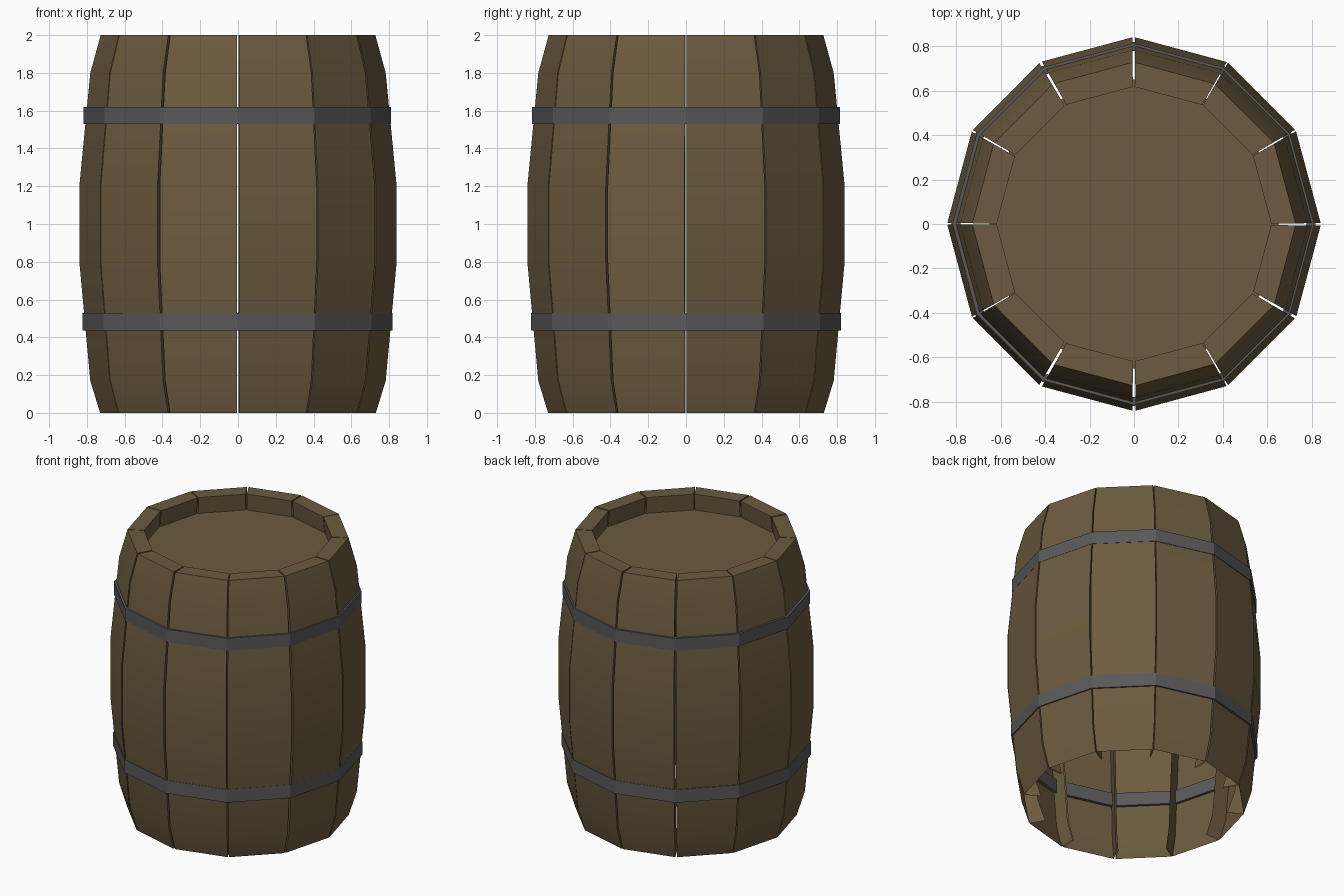
import bpy, bmesh, math, random

if "Cube" in bpy.data.objects:
    bpy.data.objects.remove(bpy.data.objects["Cube"])

random.seed(4)
N = 12
STEP = 2 * math.pi / N
THICK = 0.11


def material(name, color):
    m = bpy.data.materials.new(name)
    m.diffuse_color = color
    m.use_nodes = True
    m.node_tree.nodes["Principled BSDF"].inputs["Base Color"].default_value = m.diffuse_color
    return m


wood = material("wood", (0.15, 0.105, 0.05, 1))
iron = material("iron", (0.1, 0.1, 0.1, 1))


def finish(name, bm, mat, smooth=False):
    me = bpy.data.meshes.new(name)
    bm.to_mesh(me)
    bm.free()
    me.materials.append(mat)
    ob = bpy.data.objects.new(name, me)
    bpy.context.collection.objects.link(ob)
    if smooth:
        bpy.ops.object.select_all(action='DESELECT')
        ob.select_set(True)
        bpy.context.view_layer.objects.active = ob
        bpy.ops.object.shade_smooth_by_angle(angle=math.radians(25))
    return ob


def polar(bm, r, a, z):
    return bm.verts.new((r * math.cos(a), r * math.sin(a), z))


# Staves: bowed outer face, side walls and a top lip; open inside and below
profile = [(0.73, 0), (0.782, 0.17), (0.84, 0.8), (0.84, 1.2), (0.782, 1.8), (0.727, 2)]
LIP_Z = 1.87
for i in range(N):
    bm = bmesh.new()
    rows = []
    g0, g1 = (random.uniform(0.003, 0.009) for _ in range(2))
    for r, z in profile:
        a0, a1 = i * STEP + g0, (i + 1) * STEP - g1
        rows.append([polar(bm, r - THICK, a0, z), polar(bm, r, a0, z),
                     polar(bm, r, a1, z), polar(bm, r - THICK, a1, z)])
    for lo, hi in zip(rows, rows[1:]):
        for k in range(3):
            bm.faces.new((lo[k], lo[k + 1], hi[k + 1], hi[k]))
    top = rows[-1]
    bm.faces.new(top)
    lip = [polar(bm, 0.63, a, LIP_Z) for a in (a0, a1)]
    bm.faces.new((top[3], lip[1], lip[0], top[0]))
    finish(f"stave_{i + 1}", bm, wood, True)

# Barrel head, recessed below the rim
bm = bmesh.new()
bm.faces.new([polar(bm, 0.65, i * STEP, 1.88) for i in range(N)])
finish("barrel_head", bm, wood)


# Hoops: rectangular section swept around twelve sides
def hoop(name, radius, z0, z1, shift=0.0):
    bm = bmesh.new()
    section = [(radius - 0.035, z0), (radius, z0), (radius, z1), (radius - 0.035, z1)]
    rings = [[polar(bm, r, i * STEP, z) for r, z in section] for i in range(N)]
    for i in range(N):
        a, b = rings[i], rings[(i + 1) % N]
        for k in range(4):
            n = (k + 1) % 4
            bm.faces.new((a[k], b[k], b[n], a[n]))
    bmesh.ops.recalc_face_normals(bm, faces=bm.faces)
    finish(name, bm, iron).location.x = shift


hoop("lower_hoop", 0.82, 0.435, 0.53, -0.003)
hoop("upper_hoop", 0.814, 1.53, 1.62, -0.003)
